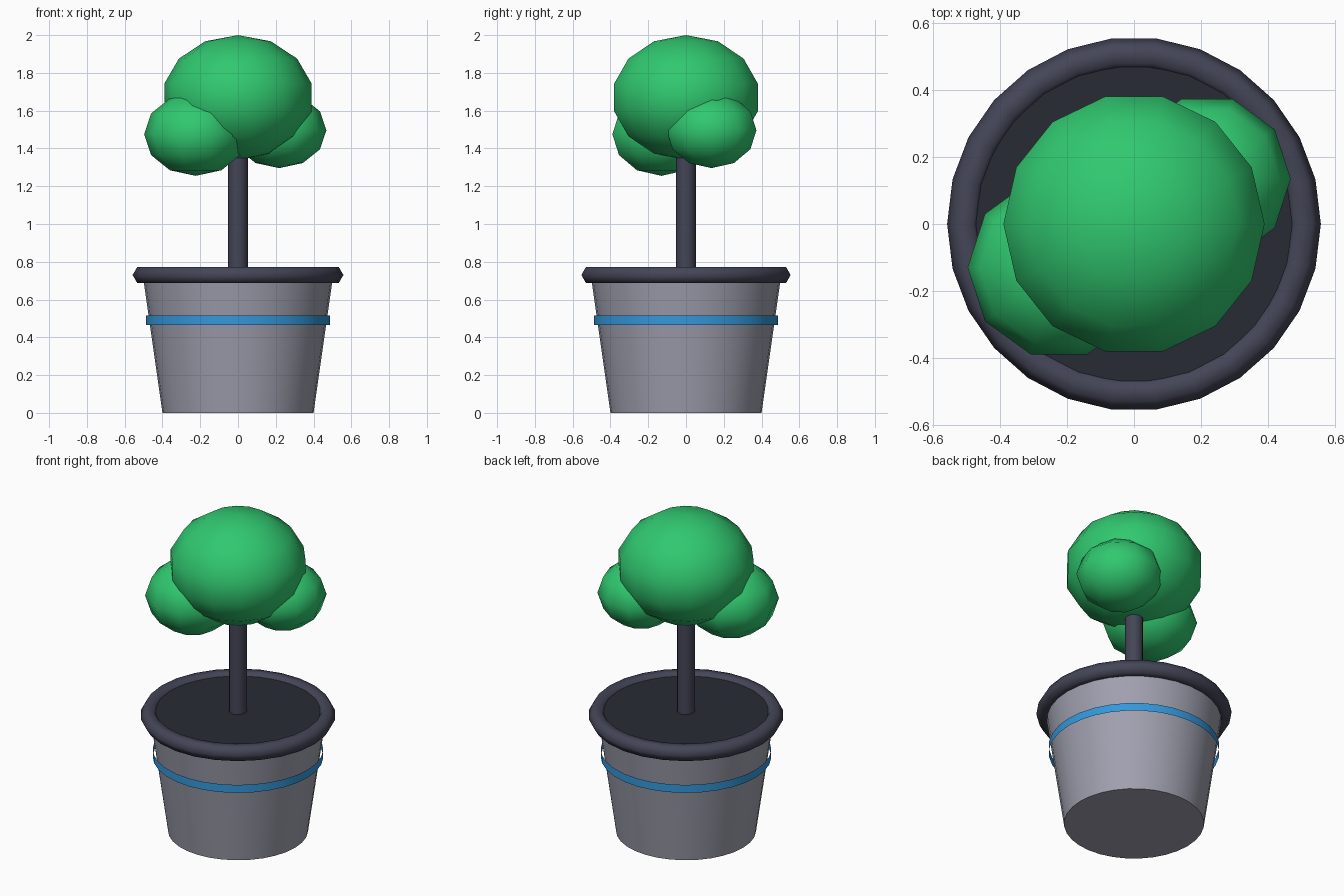
import bpy, bmesh
from math import sin, cos, pi, tau, radians
from mathutils import Vector, Matrix

cube = bpy.data.objects.get("Cube")
if cube:
    bpy.data.objects.remove(cube, do_unlink=True)


def material(name, rgb):
    mat = bpy.data.materials.new(name)
    mat.use_nodes = True
    mat.diffuse_color = (*rgb, 1)
    mat.node_tree.nodes["Principled BSDF"].inputs["Base Color"].default_value = (*rgb, 1)
    return mat


def lathe(name, profile, sides, mat, closed=False, smooth_angle=40, location=(0, 0, 0)):
    """Spin an (r, z) profile around z, starting on the +x axis."""
    bm = bmesh.new()
    verts = [bm.verts.new((r, 0, z)) for r, z in profile]
    pairs = list(zip(verts, verts[1:]))
    if closed:
        pairs.append((verts[-1], verts[0]))
    edges = [bm.edges.new(p) for p in pairs]
    bmesh.ops.spin(bm, geom=verts + edges, cent=(0, 0, 0), axis=(0, 0, 1),
                   angle=tau, steps=sides, use_merge=False)
    bmesh.ops.remove_doubles(bm, verts=bm.verts, dist=0.0005)
    bmesh.ops.recalc_face_normals(bm, faces=bm.faces)
    mesh = bpy.data.meshes.new(name)
    bm.to_mesh(mesh)
    bm.free()
    mesh.materials.append(mat)
    obj = bpy.data.objects.new(name, mesh)
    obj.location = location
    bpy.context.collection.objects.link(obj)
    bpy.ops.object.select_all(action="DESELECT")
    obj.select_set(True)
    bpy.context.view_layer.objects.active = obj
    bpy.ops.object.shade_smooth_by_angle(angle=radians(smooth_angle))
    return obj


def cylinder(name, r_low, r_high, z_low, z_high, sides, mat):
    profile = [(0, z_low), (r_low, z_low), (r_high, z_high), (0, z_high)]
    return lathe(name, profile, sides, mat)


def foliage(name, radius, height, sides, rings, location):
    """Slightly flattened low-poly ball."""
    arc = [pi * i / rings for i in range(rings + 1)]
    profile = [(radius * sin(a), -height * cos(a)) for a in arc]
    return lathe(name, profile, sides, leaf, smooth_angle=80, location=location)


clay = material("pot_grey", (0.35, 0.35, 0.43))
dark = material("dark_slate", (0.058, 0.06, 0.095))
earth = material("soil_dark", (0.022, 0.024, 0.034))
blue = material("band_blue", (0.034, 0.314, 0.708))
leaf = material("leaf_green", (0.03, 0.58, 0.16))

# Tapered pot with its soil
cylinder("pot", 0.4, 0.507, 0, 0.75, 32, clay)
cylinder("soil", 0.475, 0.475, 0.71, 0.755, 20, earth)

# Six-sided rolled rim
rim = [(0.508 + 0.05 * cos(tau * i / 6), 0.73 + 0.05 * sin(tau * i / 6)) for i in range(6)]
lathe("pot_rim", rim, 26, dark, closed=True, smooth_angle=80)

# Open band standing off the pot wall
lathe("pot_band", [(0.487, 0.465), (0.487, 0.515)], 32, blue)

# Trunk and crown
cylinder("trunk", 0.052, 0.052, 0.74, 1.45, 12, dark)
foliage("crown", 0.4, 0.33, 14, 7, (0, 0, 1.67))
foliage("right_foliage", 0.273, 0.22, 10, 6, (-0.224, -0.13, 1.475))
foliage("left_foliage", 0.25, 0.2, 10, 6, (0.218, 0.135, 1.496))
